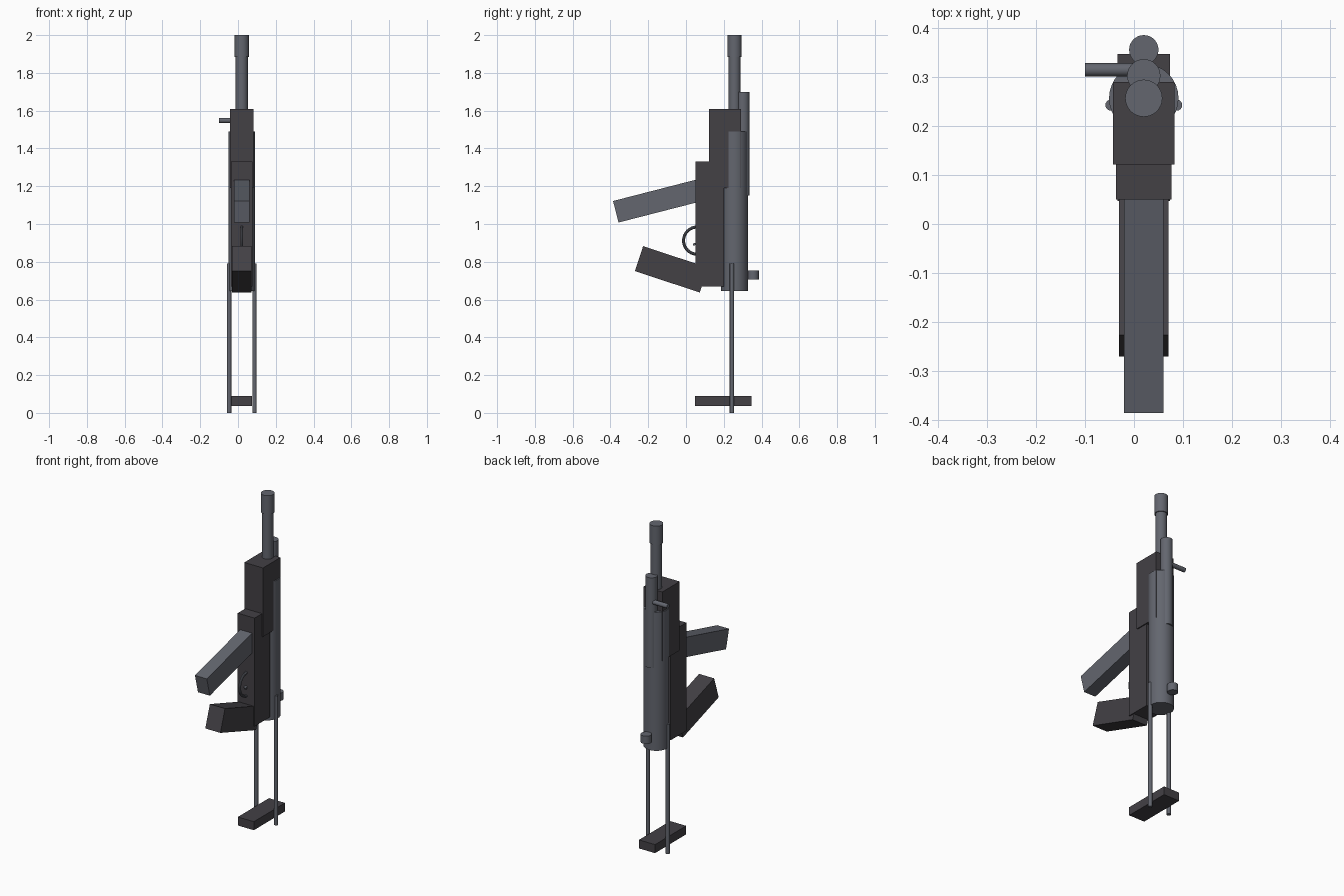
import bpy, math
from mathutils import Vector

if "Cube" in bpy.data.objects:
    bpy.data.objects.remove(bpy.data.objects["Cube"])

CX = 0.02      # centre plane of the body
BORE_Y = 0.257  # bore axis


def material(name, rgb):
    m = bpy.data.materials.new(name)
    m.diffuse_color = (*rgb, 1)
    m.use_nodes = True
    m.node_tree.nodes["Principled BSDF"].inputs["Base Color"].default_value = m.diffuse_color
    return m


steel = material("grey steel", (0.125, 0.133, 0.158))
polymer = material("dark polymer", (0.056, 0.052, 0.060))


def finish(name, mat, smooth=False):
    ob = bpy.context.object
    ob.name = name
    ob.data.materials.append(mat)
    if smooth:
        bpy.ops.object.shade_smooth_by_angle(angle=math.radians(35))
    return ob


def box(name, mat, size, centre, tilt=0):
    """Box tilted about the x axis."""
    bpy.ops.mesh.primitive_cube_add(size=1, location=centre, rotation=(tilt, 0, 0))
    bpy.context.object.scale = size
    bpy.ops.object.transform_apply(location=False, rotation=False, scale=True)
    return finish(name, mat)


def rod(name, mat, radius, start, end, sides=32):
    """Cylinder between two points."""
    a, b = Vector(start), Vector(end)
    bpy.ops.mesh.primitive_cylinder_add(
        vertices=sides, radius=radius, depth=(b - a).length, location=(a + b) / 2,
        rotation=(b - a).to_track_quat('Z', 'Y').to_euler())
    return finish(name, mat, True)


def upright(name, radius, y, z0, z1, x=CX, sides=32):
    return rod(name, steel, radius, (x, y, z0), (x, y, z1), sides)


# Barrel group
upright("receiver_tube", 0.071, BORE_Y, 0.645, 1.49)
upright("barrel", 0.032, BORE_Y, 1.45, 1.90)
upright("muzzle", 0.038, BORE_Y, 1.885, 2.0)
upright("gas_tube", 0.034, 0.303, 1.15, 1.70)
upright("rear_sight", 0.030, 0.356, 0.705, 0.753)
rod("charging_handle", steel, 0.0135, (-0.10, 0.315, 1.548), (CX, 0.315, 1.548), 20)

# Body blocks
box("lower_body", polymer, (0.114, 0.15, 0.66), (CX, 0.125, 1.00))
box("handguard", polymer, (0.126, 0.168, 0.42), (CX, 0.206, 1.40))

# Tilted magazine and grip
box("magazine", steel, (0.08, 0.50, 0.1175), (CX, -0.1295, 1.127), math.radians(14.4))
box("grip", polymer, (0.102, 0.362, 0.139), (CX, -0.077, 0.760), math.radians(-18.3))

# Trigger and its guard ring
bpy.ops.mesh.primitive_torus_add(
    major_radius=0.072, minor_radius=0.008, major_segments=32, minor_segments=10,
    location=(CX, 0.059, 0.912), rotation=(0, math.pi / 2, 0))
finish("trigger_guard", steel, True)
box("trigger", steel, (0.014, 0.03, 0.012), (CX, 0.052, 0.895), math.radians(20))

# Folding stock: two struts and the butt plate
for side, label in ((-1, "left"), (1, "right")):
    upright(label + "_stock_strut", 0.0115, 0.243, 0, 0.79, CX + side * 0.067, 16)
box("butt_plate", polymer, (0.108, 0.30, 0.052), (CX, 0.197, 0.063))
